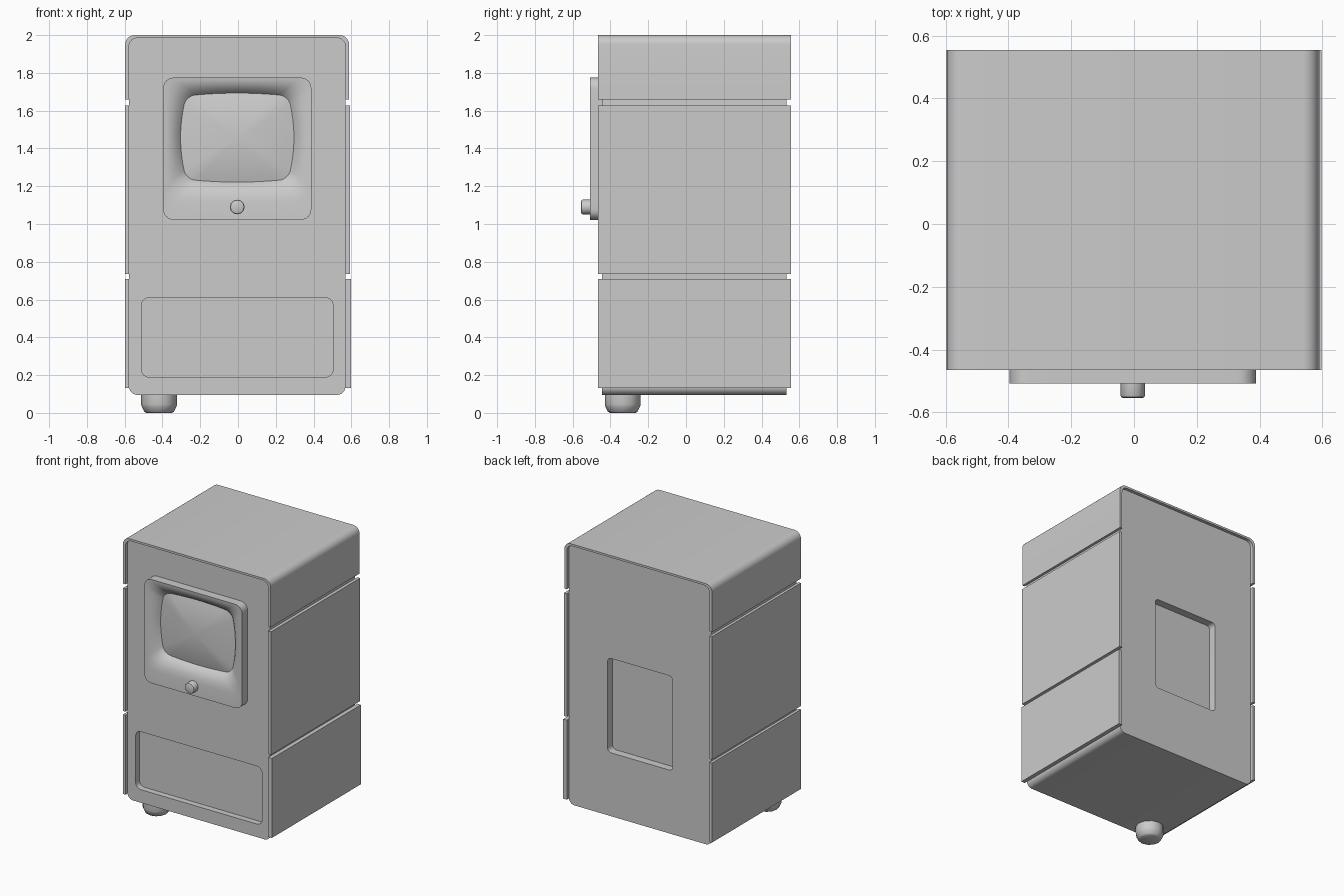
import bpy, bmesh, math

if "Cube" in bpy.data.objects:
    bpy.data.objects.remove(bpy.data.objects["Cube"])

CX = -0.004  # cabinet centre line


def finish(bm, name, angle=35):
    bmesh.ops.recalc_face_normals(bm, faces=bm.faces)
    me = bpy.data.meshes.new(name)
    bm.to_mesh(me)
    bm.free()
    ob = bpy.data.objects.new(name, me)
    bpy.context.collection.objects.link(ob)
    smooth(ob, angle)
    return ob


def smooth(ob, angle=35):
    bpy.ops.object.select_all(action='DESELECT')
    ob.select_set(True)
    bpy.context.view_layer.objects.active = ob
    bpy.ops.object.shade_smooth_by_angle(angle=math.radians(angle))


def loft(name, rings, angle=35):
    """Bridge equal-length rings of 3D points and cap both ends."""
    bm = bmesh.new()
    vs = [[bm.verts.new(p) for p in r] for r in rings]
    n = len(vs[0])
    for a, b in zip(vs, vs[1:]):
        for i in range(n):
            j = (i + 1) % n
            bm.faces.new((a[i], a[j], b[j], b[i]))
    bm.faces.new(vs[0])
    bm.faces.new(vs[-1])
    return finish(bm, name, angle)


def prism(name, prof, y0, y1):
    return loft(name, [[(x, y, z) for x, z in prof] for y in (y0, y1)])


def rounded(x0, x1, z0, z1, r, seg=6, side=1, bx=0, bz=0):
    """Rounded rectangle; bx and bz bow the sides outward."""
    cx, cz, hw, hh = (x0 + x1) / 2, (z0 + z1) / 2, (x1 - x0) / 2, (z1 - z0) / 2
    pts = []
    for k, (sx, sz) in enumerate(((1, 1), (-1, 1), (-1, -1), (1, -1))):
        for i in range(seg + 1):
            a = math.pi / 2 * (k + i / seg)
            pts.append((sx * (hw - r) + r * math.cos(a), sz * (hh - r) + r * math.sin(a)))
        a = math.pi / 2 * (k + 1)
        nx, nz = ((-1, 1), (-1, -1), (1, -1), (1, 1))[k]
        end = (nx * (hw - r) + r * math.cos(a), nz * (hh - r) + r * math.sin(a))
        s = pts[-1]
        for i in range(1, side):
            t = i / side
            pts.append((s[0] + (end[0] - s[0]) * t, s[1] + (end[1] - s[1]) * t))
    return [(cx + x + bx * x / hw * (1 - (z / hh) ** 2),
             cz + z + bz * z / hh * (1 - (x / hw) ** 2)) for x, z in pts]


def lathe(name, prof, centre, axis, n=12):
    """Turned part from (radius, height) pairs."""
    rings = []
    for r, h in prof:
        ring = []
        for i in range(n):
            a = 2 * math.pi * i / n
            u, v = r * math.cos(a), r * math.sin(a)
            o = (u, v, h) if axis == 'z' else (u, h, v)
            ring.append(tuple(c + d for c, d in zip(centre, o)))
        rings.append(ring)
    return loft(name, rings, 40)


# Cabinet core with front and back recesses
L, R = CX - 0.573, CX + 0.573
core = prism("cabinet_core", rounded(L, R, 0.095, 1.985, 0.045), -0.444, 0.532)
cutters = [
    prism("front_recess_cutter", rounded(CX - 0.507, CX + 0.507, 0.19, 0.61, 0.04), -0.6, -0.4),
    prism("back_recess_cutter", rounded(CX - 0.262, CX + 0.262, 0.555, 1.24, 0.03), 0.475, 0.7),
]
for c in cutters:
    c.hide_render = True
    mod = core.modifiers.new("recess", 'BOOLEAN')
    mod.object, mod.operation, mod.solver = c, 'DIFFERENCE', 'EXACT'
    bpy.context.view_layer.objects.active = core
    bpy.ops.object.modifier_apply(modifier=mod.name)
for c in cutters:
    bpy.data.objects.remove(c)
smooth(core)

# Top shell: upside-down U wrapped over the core
Y0, Y1 = -0.466, 0.555


def arch(x0, x1, zt, zb, r):
    pts = [(x0, zb)]
    for i in range(7):
        a = math.pi - math.pi / 2 * i / 6
        pts.append((x0 + r + r * math.cos(a), zt - r + r * math.sin(a)))
    for i in range(7):
        a = math.pi / 2 - math.pi / 2 * i / 6
        pts.append((x1 - r + r * math.cos(a), zt - r + r * math.sin(a)))
    return pts + [(x1, zb)]


prism("top_shell", arch(-0.597, 0.588, 2.0, 1.66, 0.05)
      + arch(L, R, 1.985, 1.66, 0.045)[::-1], Y0, Y1)

# Side panels
for part, z0, z1, xr in (("middle", 0.735, 1.628, 0.592), ("lower", 0.133, 0.71, 0.598)):
    for side, xa, xb in (("left", -0.597, L), ("right", R, xr)):
        prism(f"{part}_{side}_panel", [(xa, z0), (xb, z0), (xb, z1), (xa, z1)], Y0, Y1)


# Screen surround: raised frame sloping in to the screen edge
def frame_ring(y, hw, z0, z1, r, bx=0, bz=0):
    return [(x, y, z) for x, z in rounded(CX - hw, CX + hw, z0, z1, r, 6, 10, bx, bz)]


loft("screen_surround", [
    frame_ring(-0.44, 0.392, 1.022, 1.775, 0.055),
    frame_ring(-0.508, 0.392, 1.022, 1.775, 0.055),
    frame_ring(-0.506, 0.370, 1.120, 1.758, 0.060, 0.004, 0.002),
    frame_ring(-0.500, 0.342, 1.165, 1.735, 0.060, 0.010, 0.005),
    frame_ring(-0.486, 0.310, 1.200, 1.710, 0.055, 0.020, 0.010),
    frame_ring(-0.468, 0.285, 1.225, 1.690, 0.050, 0.026, 0.013),
    frame_ring(-0.453, 0.270, 1.237, 1.678, 0.045, 0.030, 0.015),
])

# Bulging screen glass
edge = rounded(CX - 0.270, CX + 0.270, 1.237, 1.678, 0.045, 6, 10, 0.030, 0.015)
zc = 1.4575
loft("screen", [[(CX + (x - CX) * t, -0.453 - 0.032 * (1 - t * t), zc + (z - zc) * t)
                 for x, z in edge] for t in (1, 0.88, 0.75, 0.6, 0.45, 0.3, 0.15, 0.02)])

# Knob under the screen
lathe("knob", [(0.039, 0), (0.039, -0.046), (0.036, -0.052), (0.029, -0.055)],
      (CX, -0.50, 1.09), 'y')

# Foot under the front left corner
lathe("foot", [(0.068, 0), (0.078, 0.006), (0.092, 0.034), (0.095, 0.045), (0.095, 0.10)],
      (-0.418, -0.335, 0), 'z')
